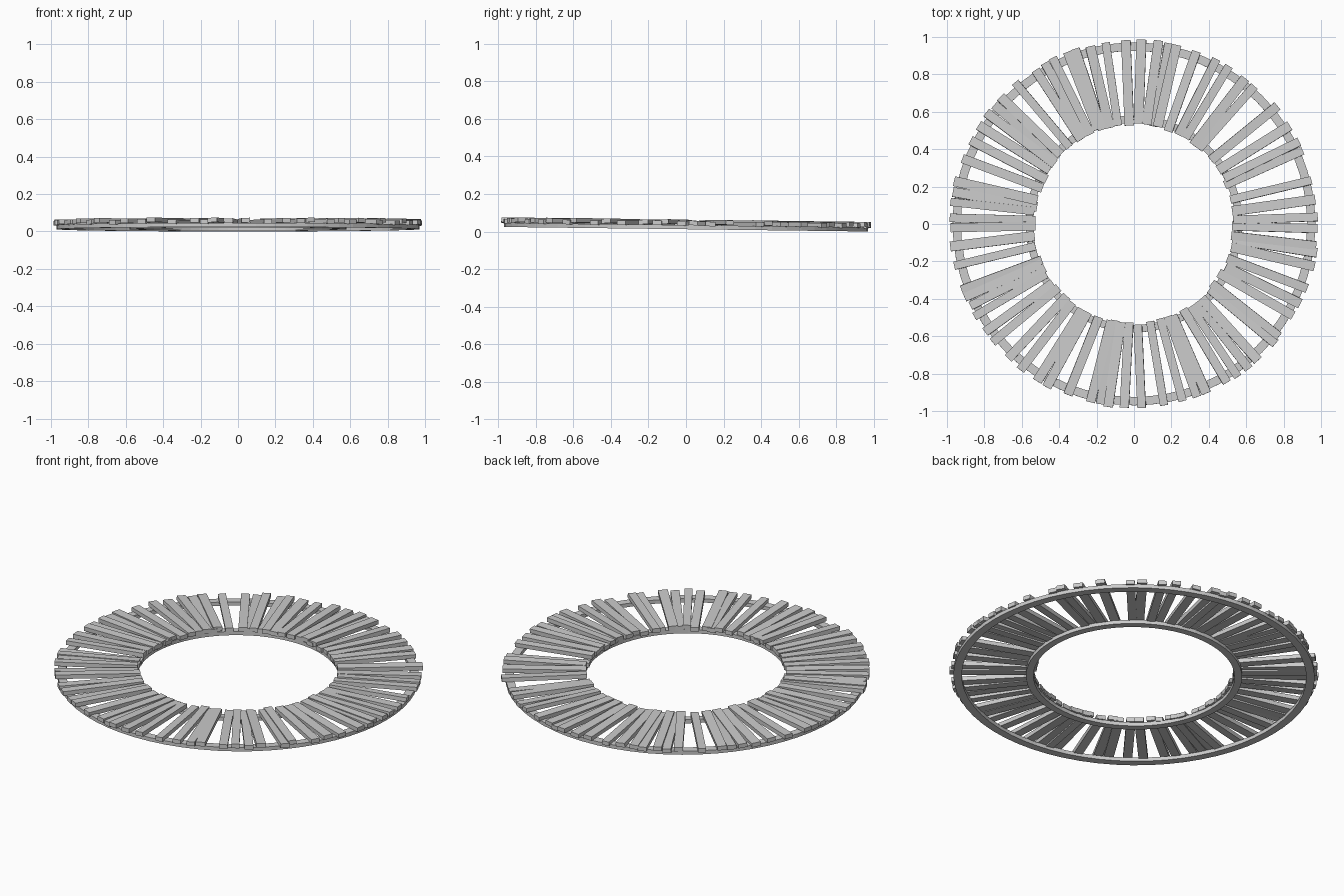
import bpy, bmesh, math, random
from mathutils import Matrix, Vector

if "Cube" in bpy.data.objects:
    bpy.data.objects.remove(bpy.data.objects["Cube"])

random.seed(4)
TILT = Matrix.Rotation(-0.0125, 4, 'X')   # the deck leans slightly, front edge higher


def make_object(name, bm):
    bmesh.ops.recalc_face_normals(bm, faces=bm.faces)
    bm.transform(TILT)
    me = bpy.data.meshes.new(name)
    bm.to_mesh(me)
    bm.free()
    ob = bpy.data.objects.new(name, me)
    bpy.context.collection.objects.link(ob)
    return ob


# Flat support rails under the planks
def rail(name, r0, r1, z0, z1, n=64):
    bm = bmesh.new()
    rings = []
    for i in range(n):
        a = 2 * math.pi * i / n
        rings.append([bm.verts.new((r * math.cos(a), r * math.sin(a), z))
                      for r, z in ((r0, z0), (r1, z0), (r1, z1), (r0, z1))])
    for i in range(n):
        p, q = rings[i], rings[(i + 1) % n]
        for k in range(4):
            m = (k + 1) % 4
            bm.faces.new((p[k], p[m], q[m], q[k]))
    return make_object(name, bm)


rails = [rail("outer_rail", 0.925, 0.97, 0.012, 0.034),
         rail("inner_rail", 0.54, 0.58, 0.012, 0.034)]

# Unevenly spaced radial planks (degrees)
angles = [99, 92.6, 87.6, 82.5, 79, 76.5, 70, 63.5, 59, 52.7, 49, 39.5, 32.3,
          26.6, 23.4, 13.9, 7.6, 2.2, -1.4, -6.8, -9, -13.3, -20.4, -25.5,
          -30, -37.6, -40.3, -47.8, -51.5, -55.7, -59.8, -67, -70, -74.6,
          -80.6, -87.7, -93, -97.9, -100.8, -103.6, -111, -118, -121.5, -128,
          -133, -140, -144, -150, -153.5, -156.6, -159, -167, -173, -178.8,
          178, 173, 170, 166.5, 159, 153, 147.5, 143, 139.5, 136.5, 130,
          122.5, 119, 116, 111, 108.5, 104]
bm = bmesh.new()
for i, a in enumerate(angles):
    length = random.uniform(0.445, 0.46)
    width = random.uniform(0.043, 0.053)
    mid = 0.758 + random.uniform(-0.006, 0.006)
    lift = 0.043 + (0.006 if i % 2 else 0) + random.uniform(-0.002, 0.002)
    m = (Matrix.Rotation(math.radians(a), 4, 'Z')
         @ Matrix.Translation((mid, 0, lift))
         @ Matrix.Rotation(random.uniform(-0.012, 0.012), 4, 'Z')
         @ Matrix.Rotation(random.uniform(-0.06, 0.06), 4, 'X')
         @ Matrix.Rotation(random.uniform(-0.008, 0.008), 4, 'Y')
         @ Matrix.Diagonal((length, width, 0.024, 1)))
    bmesh.ops.create_cube(bm, size=1, matrix=m)
planks = make_object("planks", bm)

# Rest the whole ring on the ground
parts = rails + [planks]
low = min(v.co.z for o in parts for v in o.data.vertices)
for o in parts:
    o.data.transform(Matrix.Translation((0, 0, -low)))
